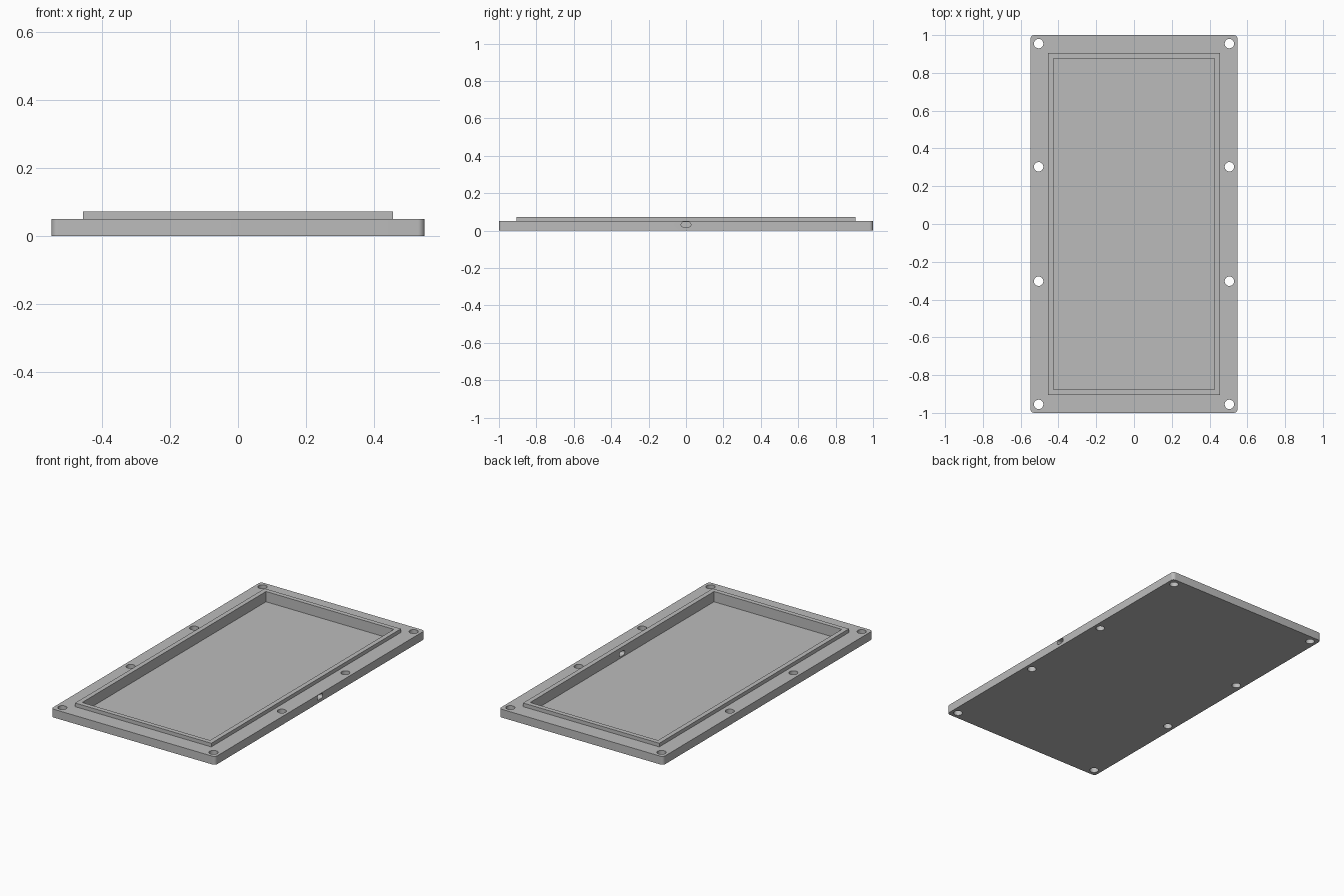
import bpy
import bmesh
from mathutils import Matrix, Vector

cube = bpy.data.objects.get("Cube")
if cube:
    bpy.data.objects.remove(cube, do_unlink=True)

HALF_X, HALF_Y = 0.548, 1.0
PLATE_TOP, RIM_TOP, FLOOR = 0.05, 0.072, 0.01

grey = bpy.data.materials.new("plain_grey")
grey.use_nodes = True
colour = (0.5, 0.5, 0.5, 1)
grey.diffuse_color = colour
grey.node_tree.nodes["Principled BSDF"].inputs["Base Color"].default_value = colour


def finish(name, bm):
    mesh = bpy.data.meshes.new(name)
    bm.to_mesh(mesh)
    bm.free()
    mesh.materials.append(grey)
    obj = bpy.data.objects.new(name, mesh)
    bpy.context.collection.objects.link(obj)
    return obj


def box(name, half_x, half_y, z0, z1, x=0, radius=0, axis=2):
    """Box whose edges along one axis can be rounded."""
    bm = bmesh.new()
    bmesh.ops.create_cube(bm, size=1)
    for v in bm.verts:
        v.co = Vector((x + v.co.x * 2 * half_x, v.co.y * 2 * half_y,
                       z0 + (v.co.z + 0.5) * (z1 - z0)))
    if radius:
        edges = [e for e in bm.edges
                 if abs((e.verts[0].co - e.verts[1].co).normalized()[axis]) > 0.9]
        bmesh.ops.bevel(bm, geom=edges, offset=radius, segments=8,
                        profile=0.5, affect='EDGES')
    return finish(name, bm)


def combine(target, other, operation):
    mod = target.modifiers.new(operation.title(), 'BOOLEAN')
    mod.operation = operation
    mod.solver = 'EXACT'
    mod.object = other
    other.hide_render = True
    bpy.context.view_layer.objects.active = target
    bpy.ops.object.modifier_apply(modifier=mod.name)
    bpy.data.objects.remove(other, do_unlink=True)


# Flanged plate with a raised rim
tray = box("tray", HALF_X, HALF_Y, 0, PLATE_TOP, radius=0.02)
combine(tray, box("rim", 0.455, 0.905, 0.03, RIM_TOP), 'UNION')

# Recessed pocket
combine(tray, box("pocket_cutter", 0.427, 0.877, FLOOR, 0.2), 'DIFFERENCE')

# Screw holes along both long sides
bm = bmesh.new()
for x in (-0.505, 0.505):
    for y in (-0.955, -0.303, 0.303, 0.955):
        bmesh.ops.create_cone(bm, cap_ends=True, segments=32, radius1=0.025,
                              radius2=0.025, depth=0.4,
                              matrix=Matrix.Translation((x, y, 0)))
combine(tray, finish("hole_cutter", bm), 'DIFFERENCE')

# Cable slot through the left wall
combine(tray, box("slot_cutter", 0.1, 0.026, 0.018, 0.046, x=0.49,
                  radius=0.0135, axis=0), 'DIFFERENCE')

bpy.ops.object.select_all(action='DESELECT')
tray.select_set(True)
bpy.context.view_layer.objects.active = tray
bpy.ops.object.shade_smooth_by_angle(angle=0.6)
